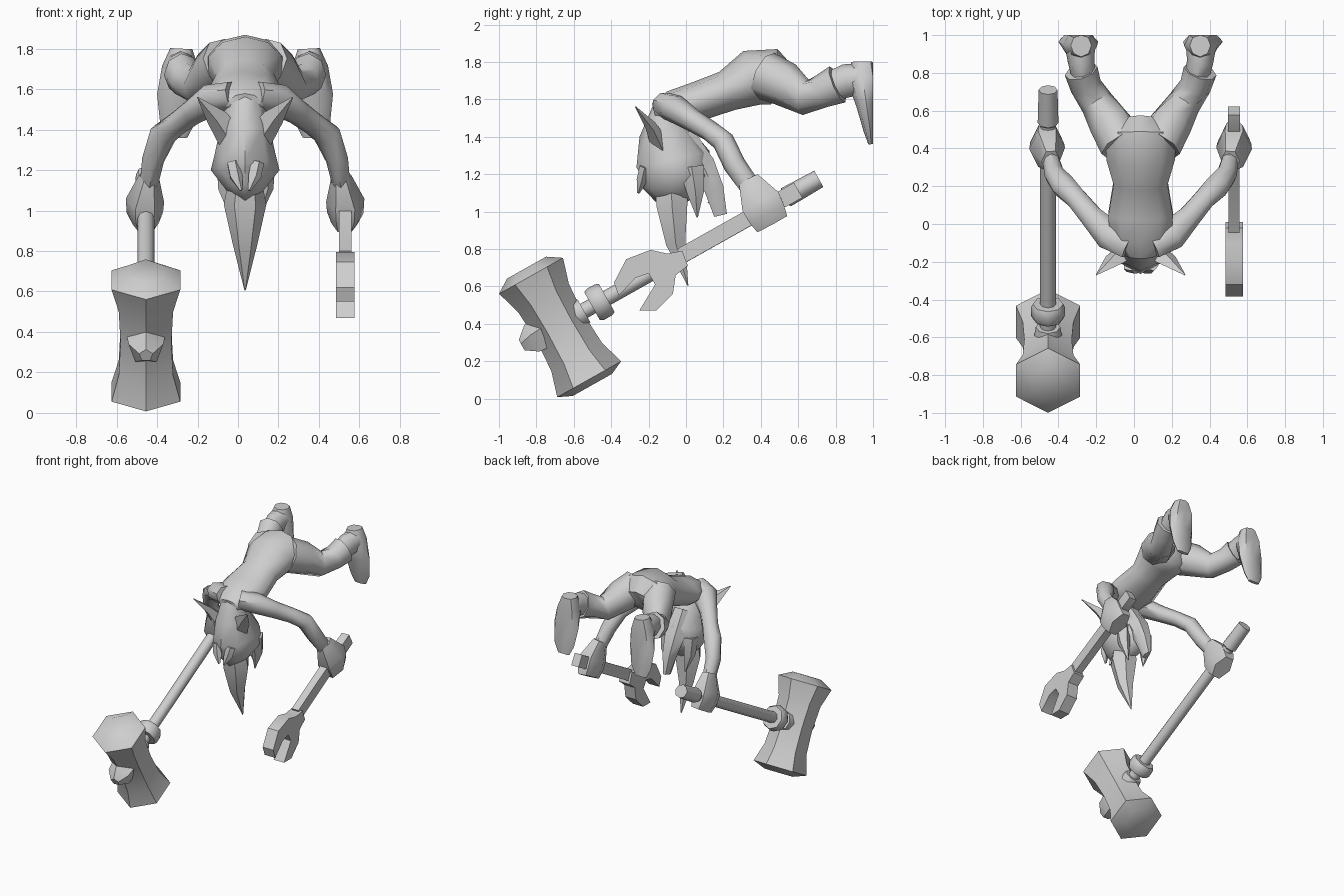
import bpy, bmesh, math
from mathutils import Vector

CX = 0.035   # symmetry plane of the figure
HX = -0.455  # plane of the hammer
WX = 0.53    # plane of the wrench

grey = bpy.data.materials.new("plain_grey")
grey.diffuse_color = (0.62, 0.62, 0.62, 1)


def finish(name, bm, angle=50):
    bmesh.ops.recalc_face_normals(bm, faces=bm.faces[:])
    me = bpy.data.meshes.new(name)
    bm.to_mesh(me)
    bm.free()
    me.materials.append(grey)
    ob = bpy.data.objects.new(name, me)
    bpy.context.collection.objects.link(ob)
    bpy.ops.object.select_all(action='DESELECT')
    ob.select_set(True)
    bpy.context.view_layer.objects.active = ob
    bpy.ops.object.shade_smooth_by_angle(angle=math.radians(angle))
    return ob


def loft(name, secs, n=8, turn=0.0, mid=0.0, sign=1, ymax=None, angle=50):
    """Skin rings given as (x, y, z, half width, half depth) along a path."""
    bm = bmesh.new()
    pts = [Vector((mid + sign * s[0], s[1], s[2])) for s in secs]
    rings = []
    for i, s in enumerate(secs):
        t = (pts[min(i + 1, len(pts) - 1)] - pts[max(i - 1, 0)]).normalized()
        side = (Vector((1, 0, 0)) - t * t.x).normalized()
        up = t.cross(side)
        ring = []
        for k in range(n):
            a = math.radians(turn) + 2 * math.pi * k / n
            p = pts[i] + side * math.cos(a) * s[3] + up * math.sin(a) * s[4]
            if ymax is not None:
                p.y = min(p.y, ymax)
            ring.append(bm.verts.new(p))
        rings.append(ring)
    for a, b in zip(rings, rings[1:]):
        for k in range(n):
            bm.faces.new((a[k], a[(k + 1) % n], b[(k + 1) % n], b[k]))
    bm.faces.new(rings[0])
    bm.faces.new(rings[-1])
    return finish(name, bm, angle)


def pair(name, secs, **kw):
    for label, s in (("left", -1), ("right", 1)):
        loft(f"{name}_{label}", secs, mid=CX, sign=s, **kw)


# Torso, bent forward
loft("torso", [(0, -0.17, 1.53, .08, .05), (0, -0.08, 1.555, .17, .09),
               (0, 0.05, 1.585, .18, .105), (0, 0.22, 1.645, .15, .11),
               (0, 0.35, 1.715, .19, .15), (0, 0.47, 1.72, .20, .15),
               (0, 0.54, 1.69, .10, .09)], n=10, mid=CX, turn=18)

# Trouser legs and feet
pair("leg", [(.10, .42, 1.73, .12, .13), (.16, .53, 1.68, .115, .12),
             (.23, .64, 1.61, .09, .095), (.29, .73, 1.645, .085, .09),
             (.315, .81, 1.68, .09, .105)])
pair("ankle", [(.30, .78, 1.67, .065, .08), (.315, .86, 1.70, .07, .09),
               (.32, .94, 1.71, .08, .08)])
pair("foot", [(.315, .945, 1.80, .055, .06), (.32, .945, 1.71, .09, .085),
              (.33, .965, 1.57, .105, .055), (.335, .985, 1.43, .085, .035),
              (.335, .99, 1.36, .05, .015)], ymax=1.0)

# Arms with fists closed around the tools
pair("arm", [(.06, -.11, 1.57, .08, .07), (.16, -.06, 1.55, .09, .075),
             (.26, .04, 1.485, .065, .06), (.335, .13, 1.43, .06, .055),
             (.405, .20, 1.375, .07, .06), (.455, .26, 1.25, .055, .06),
             (.475, .345, 1.13, .045, .055)])
pair("hand", [(.475, .335, 1.17, .05, .065), (.495, .40, 1.05, .095, .125),
              (.495, .43, .99, .09, .12), (.49, .46, .935, .065, .105)],
     n=6)

# Head, hanging down from the neck
loft("head", [(0, -.11, 1.56, .09, .07), (0, -.11, 1.42, .12, .14),
              (0, -.07, 1.28, .15, .20), (0, -.06, 1.20, .17, .19),
              (0, -.08, 1.11, .10, .16), (0, -.08, 1.05, .05, .08)],
     n=8, mid=CX)
pair("ear", [(.07, -.14, 1.36, .07, .05), (.14, -.19, 1.46, .055, .03),
             (.235, -.27, 1.56, .003, .003)], n=4)
pair("brow", [(.06, -.22, 1.24, .035, .03), (.045, -.235, 1.17, .035, .03),
              (.02, -.255, 1.10, .008, .008)], n=5)

# Long pointed lock and the shorter jagged locks behind it
loft("long_point", [(0, -.08, 1.16, .08, .10), (0, -.075, 1.03, .105, .095),
                    (0, -.055, .83, .06, .06), (0, .01, .605, .003, .003)],
     n=6, mid=CX)
loft("jaw", [(0, .00, 1.42, .07, .05), (0, .09, 1.25, .085, .075),
             (0, .15, 1.12, .06, .06), (0, .185, .98, .02, .04)],
     n=6, mid=CX)
pair("side_lock", [(.10, .03, 1.24, .05, .07), (.10, .05, 1.11, .04, .05),
                   (.07, .06, .97, .004, .004)], n=5)
for i in range(3):
    z = 1.04 + .035 * i
    loft(f"tooth_{i + 1}", [(0, .16, z, .012, .014), (0, .115, z + .01, .002, .002)],
         n=4, mid=CX)

# Hammer: A runs down the shaft, B runs along the striking head
A = Vector((0, -.872, -.490))
B = Vector((0, .490, -.872))


def along(o, d, stations):
    return [(*(o + d * t), rx, r) for t, rx, r in stations]


top = Vector((HX, .71, 1.175))
loft("hammer_shaft", along(top, A, [(0, .05, .05), (.20, .055, .055),
                                    (.21, .042, .042), (1.45, .042, .042)]), n=8)
loft("hammer_collar_outer", along(top, A, [(1.30, .08, .085), (1.32, .09, .095),
                                           (1.37, .09, .095), (1.39, .08, .085)]), n=8)
loft("hammer_collar_inner", along(top, A, [(1.44, .065, .07), (1.56, .085, .085)]), n=8)
loft("hammer_end_knob", along(top, A, [(1.68, .10, .10), (1.755, .09, .09),
                                       (1.82, .035, .035)]), n=5, turn=90)
mid = Vector((HX, -.673, .38))
h = .317
loft("hammer_head", along(mid, B, [(-h - .05, .10, .12), (-h, .196, .196),
                                   (-.18, .155, .155), (0, .145, .145),
                                   (.18, .155, .155), (h, .196, .196),
                                   (h + .035, .10, .12)]), n=6, turn=90)

# Wrench: flat open jaw plus a bar handle
jaw = [(-.02, .79), (-.10, .775), (-.19, .795), (-.32, .745), (-.385, .62),
       (-.36, .55), (-.27, .645), (-.20, .67), (-.165, .61), (-.25, .47),
       (-.16, .47), (-.07, .56), (-.055, .66), (.01, .71)]
bm = bmesh.new()
face = bm.faces.new([bm.verts.new((WX - .046, y, z)) for y, z in jaw])
ext = bmesh.ops.extrude_face_region(bm, geom=[face])
bmesh.ops.translate(bm, vec=(.092, 0, 0),
                    verts=[v for v in ext["geom"] if isinstance(v, bmesh.types.BMVert)])
bmesh.ops.triangulate(bm, faces=[f for f in bm.faces if len(f.verts) > 4])
finish("wrench_jaw", bm, 35)
loft("wrench_handle", along(Vector((WX, .60, 1.115)), A,
                            [(0, .045, .065), (.10, .045, .065), (.11, .042, .06),
                             (.72, .042, .06)]), n=4, turn=45)
